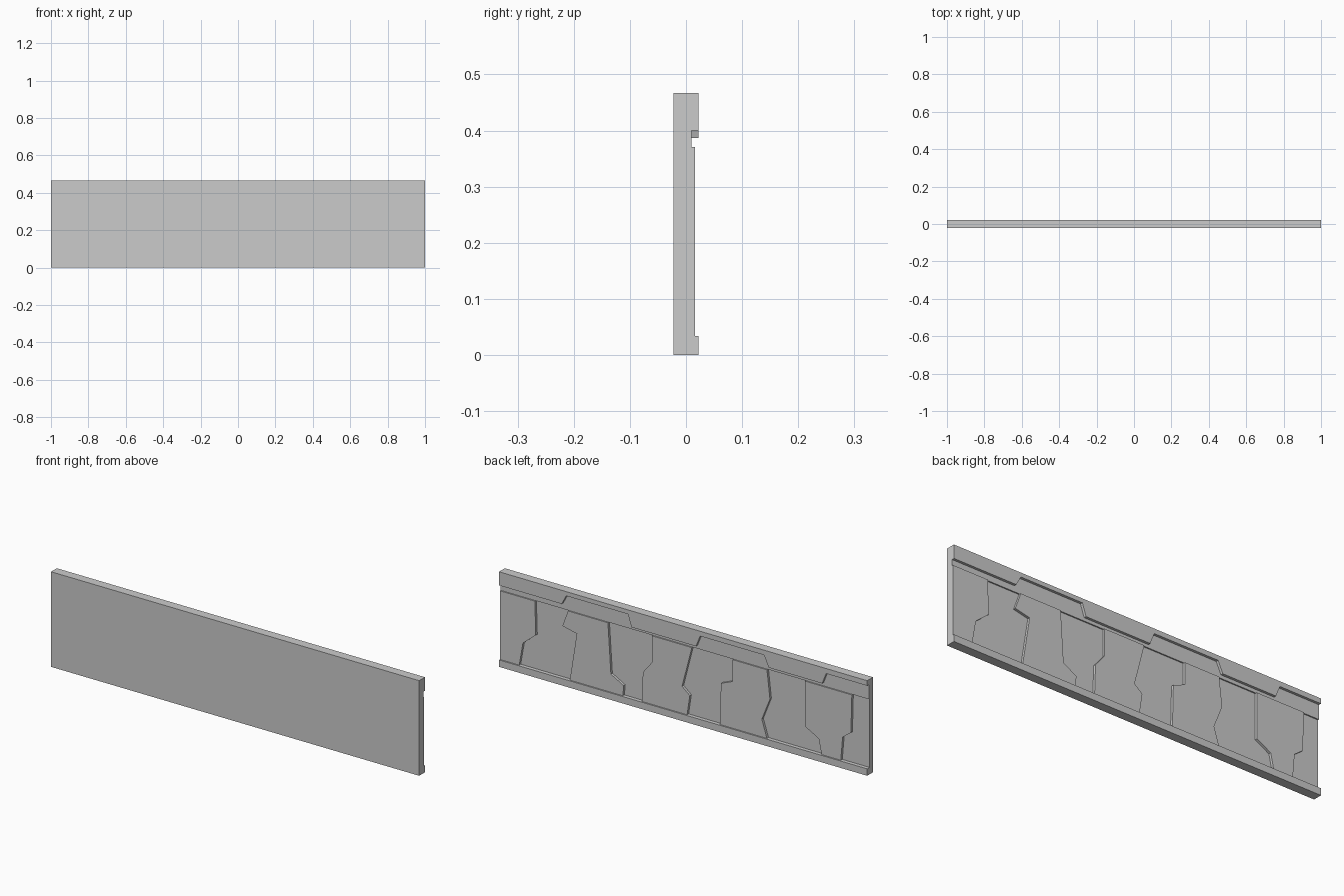
import bpy
import bmesh

if "Cube" in bpy.data.objects:
    bpy.data.objects.remove(bpy.data.objects["Cube"])

FRONT, LOW, GROOVE, HIGH, RIM = -0.0225, 0.004, 0.010, 0.016, 0.0225
TOP, PLATE_TOP, LIP_TOP = 0.467, 0.371, 0.034


def relief(name, outline, y):
    """Flat cap in the XZ plane at depth y, with walls down to the recessed level."""
    bm = bmesh.new()
    cap = [bm.verts.new((x, y, z)) for x, z in outline]
    bm.faces.new(cap)
    if y != LOW:
        base = [bm.verts.new((x, LOW, z)) for x, z in outline]
        n = len(cap)
        for i in range(n):
            j = (i + 1) % n
            bm.faces.new((cap[j], cap[i], base[i], base[j]))
    # orient so that the cap faces +y
    bm.normal_update()
    bm.faces.ensure_lookup_table()
    if bm.faces[0].normal.y < 0:
        bmesh.ops.reverse_faces(bm, faces=bm.faces[:])
    mesh = bpy.data.meshes.new(name)
    bm.to_mesh(mesh)
    bm.free()
    obj = bpy.data.objects.new(name, mesh)
    bpy.context.collection.objects.link(obj)
    return obj


# plain slab: front and four edges, its back is covered by the relief parts
bm = bmesh.new()
bmesh.ops.create_cube(bm, size=1)
for v in bm.verts:
    v.co = (v.co.x * 2, FRONT if v.co.y < 0 else LOW, (v.co.z + 0.5) * TOP)
bm.normal_update()
back = [f for f in bm.faces if f.normal.y > 0.5]
bmesh.ops.delete(bm, geom=back, context='FACES_ONLY')
mesh = bpy.data.meshes.new("wall_slab")
bm.to_mesh(mesh)
bm.free()
bpy.context.collection.objects.link(bpy.data.objects.new("wall_slab", mesh))

# bottom lip
relief("bottom_lip", [(-1, 0), (1, 0), (1, LIP_TOP), (-1, LIP_TOP)], RIM)

# notched top band and the groove floor beneath it
notch = [(1, 0.400), (0.66, 0.400), (0.635, 0.446), (0.30, 0.446),
         (0.28, 0.387), (-0.07, 0.387), (-0.092, 0.443), (-0.44, 0.443),
         (-0.465, 0.388), (-0.755, 0.388), (-0.777, 0.442), (-1, 0.442)]
relief("top_band", notch + [(-1, TOP), (1, TOP)], RIM)
relief("groove_floor", notch + [(-1, PLATE_TOP), (1, PLATE_TOP)], GROOVE)

# seams between plates: top x, two bends (x, z), bottom x
seams = [
    (1.0, (1.0, 0.2), (1.0, 0.1), 1.0),
    (0.81, (0.805, 0.205), (0.875, 0.147), 0.895),
    (0.63, (0.66, 0.289), (0.582, 0.272), 0.62),
    (0.413, (0.397, 0.123), (0.327, 0.085), 0.332),
    (0.173, (0.173, 0.241), (0.223, 0.179), 0.228),
    (-0.043, (0.01, 0.167), (-0.032, 0.132), -0.017),
    (-0.265, (-0.265, 0.264), (-0.201, 0.238), -0.196),
    (-0.451, (-0.467, 0.231), (-0.423, 0.121), -0.451),
    (-0.657, (-0.657, 0.149), (-0.732, 0.108), -0.748),
    (-0.912, (-0.907, 0.184), (-0.862, 0.15), -0.852),
    (-1.0, (-1.0, 0.2), (-1.0, 0.1), -1.0),
]
lines = [[(t, PLATE_TOP), a, b, (e, LIP_TOP)] for t, a, b, e in seams]

# alternating raised and recessed plates
for i in range(len(lines) - 1):
    raised = i % 2 == 0
    name = "raised_plate" if raised else "recessed_plate"
    relief(f"{name}_{i}", lines[i] + lines[i + 1][::-1], HIGH if raised else LOW)
